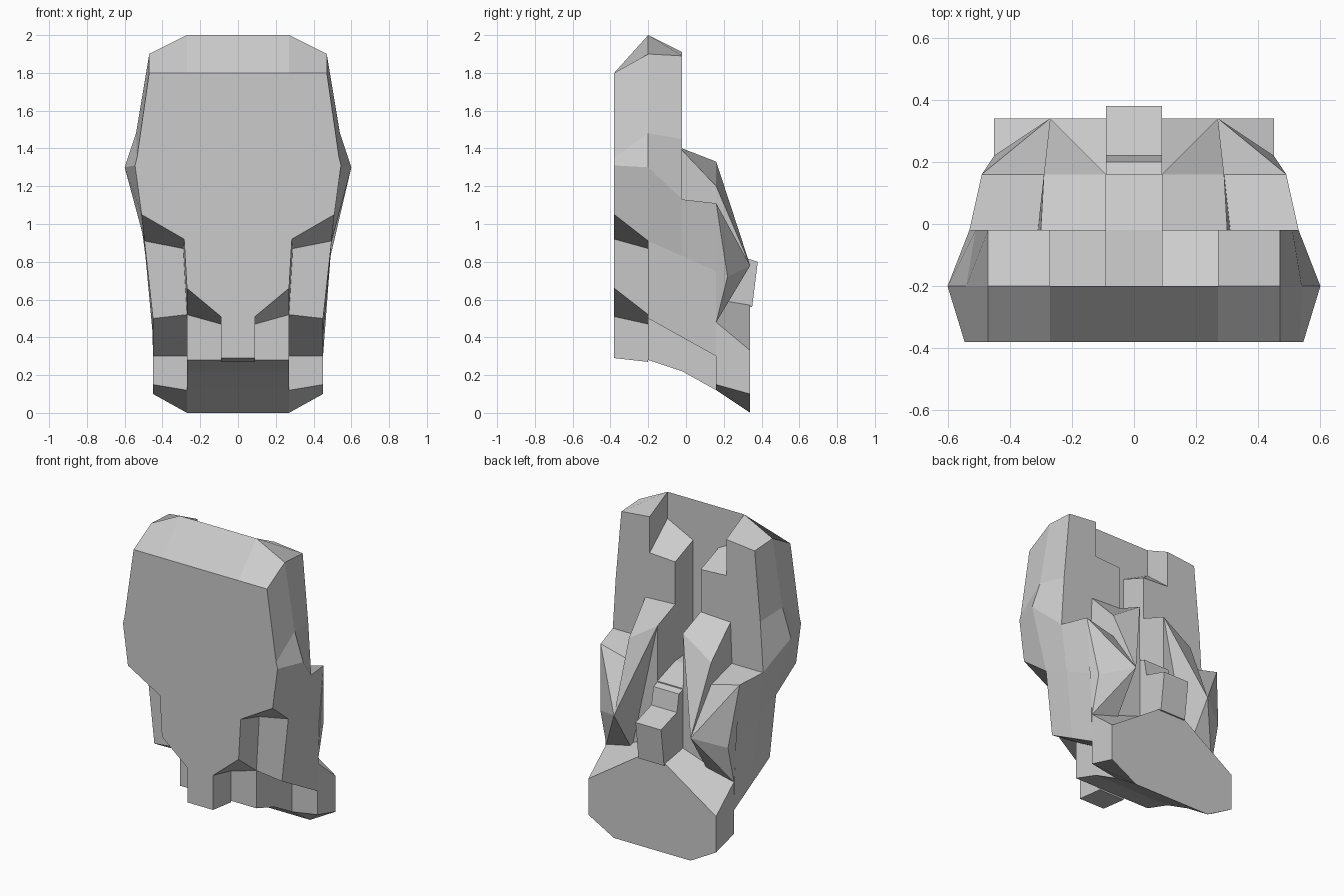
import bpy, bmesh

cube = bpy.data.objects.get("Cube")
if cube:
    bpy.data.objects.remove(cube, do_unlink=True)

stone = bpy.data.materials.new("stone_grey")
stone.use_nodes = True
grey = (0.6, 0.6, 0.6, 1)
stone.diffuse_color = grey
stone.node_tree.nodes["Principled BSDF"].inputs["Base Color"].default_value = grey


def finish(name, bm):
    """Turn a bmesh into a flat shaded stone object."""
    bmesh.ops.recalc_face_normals(bm, faces=bm.faces[:])
    mesh = bpy.data.meshes.new(name)
    bm.to_mesh(mesh)
    bm.free()
    mesh.materials.append(stone)
    obj = bpy.data.objects.new(name, mesh)
    bpy.context.collection.objects.link(obj)
    return obj


def bridge(name, ring_a, ring_b):
    """Solid between two closed rings with equal point counts."""
    bm = bmesh.new()
    a = [bm.verts.new(p) for p in ring_a]
    b = [bm.verts.new(p) for p in ring_b]
    bm.faces.new(a)
    bm.faces.new(b[::-1])
    for i in range(len(a)):
        bm.faces.new((a[i - 1], a[i], b[i], b[i - 1]))
    return finish(name, bm)


def layer(name, y_front, front, y_back, back):
    """Symmetric layer lofted along y from two half outlines (x, z)."""
    def ring(half, y):
        right = [(x, y, z) for x, z in half]
        return right + [(-x, y, z) for x, z in reversed(half)]
    return bridge(name, ring(front, y_front), ring(back, y_back))


def faceted_pair(name, points):
    """Convex faceted lump, mirrored to the other side."""
    bm = bmesh.new()
    for p in points:
        bm.verts.new(p)
    bmesh.ops.convex_hull(bm, input=bm.verts[:])
    obj = finish(name, bm)
    obj.modifiers.new("mirror", "MIRROR").use_axis[0] = True
    return obj


# Depths at which the layers meet
FRONT, MID, REAR, SHELF, BACK = -0.38, -0.2, -0.02, 0.16, 0.34

# Flat front slab with bevelled rim
layer("front_slab",
      FRONT, [(.27, 1.8), (.47, 1.8), (.535, 1.35), (.545, 1.31), (.51, 1.05),
              (.285, .92), (.27, .66), (.09, .51), (.09, .29)],
      MID, [(.27, 2), (.47, 1.9), (.54, 1.48), (.6, 1.3), (.495, .91),
            (.29, .87), (.27, .52), (.09, .47), (.09, .27)])

# Second layer with the stepped channel in its upper half
layer("channel_layer",
      MID, [(.09, 1.05), (.09, 1.74), (.27, 1.83), (.27, 2), (.47, 1.9),
            (.54, 1.48), (.6, 1.3), (.495, .91), (.45, .5), (.27, .52),
            (.27, .28)],
      REAR, [(.09, 1.04), (.09, 1.67), (.27, 1.68), (.27, 1.91), (.47, 1.89),
             (.51, 1.45), (.53, 1.13), (.49, .83), (.45, .4), (.27, .41),
             (.27, .22)])

# Third layer, stepped shoulders either side of the channel
layer("shoulder_layer",
      REAR, [(.09, 1.04), (.09, 1.4), (.3, 1.39), (.31, 1.13), (.53, 1.13),
             (.49, .83), (.45, .4), (.27, .41), (.27, .22)],
      SHELF, [(.09, .98), (.09, 1.33), (.29, 1.2), (.29, 1.06), (.49, 1.11),
              (.46, .75), (.45, .3), (.27, .3), (.27, .12)])

# Broad foot at the bottom of the back
layer("foot",
      SHELF, [(.09, .6), (.45, .48), (.45, .15), (.27, .12)],
      BACK, [(.09, .57), (.45, .33), (.45, .1), (.27, 0)])

# Central post standing on the foot
post = [(.14, .98), (.2, .96), (.22, .85), (.38, .8), (.35, .56), (.14, .56)]
bridge("centre_post", *[[(x, y, z) for y, z in post] for x in (-.09, .09)])

# Pointed ridges beside the post
peak = (.27, BACK, .78)
notch = (.27, SHELF, .5)
inner_step = (.29, SHELF, 1.06)
faceted_pair("inner_ridge",
             [(.09, SHELF, 1.33), (.29, SHELF, 1.2), inner_step, peak, notch])
faceted_pair("outer_ridge",
             [inner_step, (.49, SHELF, 1.11), (.45, .22, .72), peak, notch,
              (.45, SHELF, .48)])
